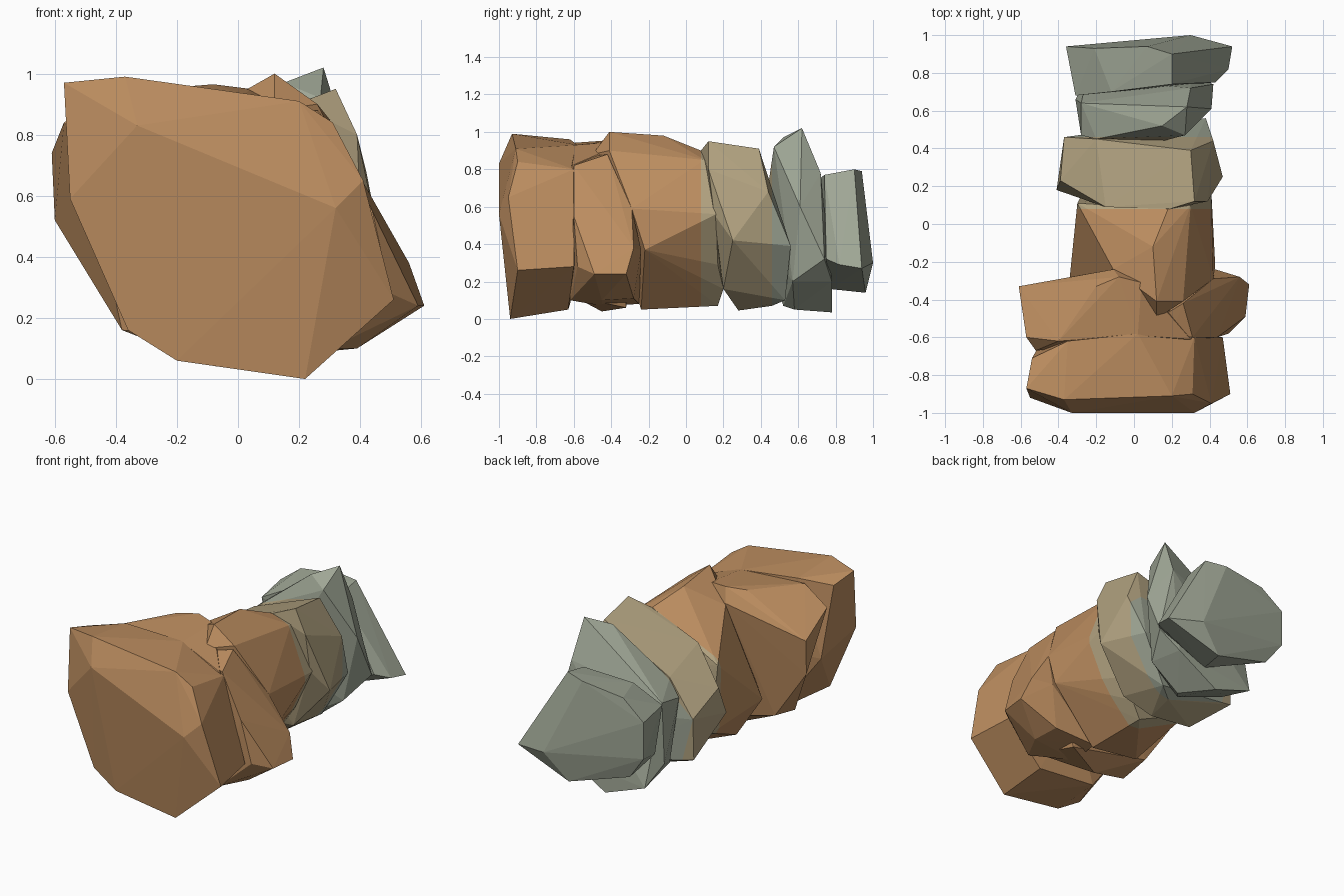
import bpy, bmesh

# Flat colours, ordered front to back
MATS = []
for name, col in (("warm_orange_stone", (0.50, 0.265, 0.115)),
                  ("tan_stone", (0.44, 0.36, 0.215)),
                  ("grey_green_stone", (0.345, 0.38, 0.30))):
    m = bpy.data.materials.new(name)
    m.diffuse_color = (*col, 1)
    MATS.append(m)
BANDS = (0.08, 0.46)   # y positions where the colour changes


def rock(name, pts):
    """Faceted boulder: convex hull of a few corners, coloured in bands along y."""
    bm = bmesh.new()
    for p in pts:
        bm.verts.new(p)
    bmesh.ops.convex_hull(bm, input=bm.verts)
    loose = [v for v in bm.verts if not v.link_faces]
    bmesh.ops.delete(bm, geom=loose, context='VERTS')
    for y in BANDS:
        bmesh.ops.bisect_plane(bm, geom=bm.verts[:] + bm.edges[:] + bm.faces[:],
                               dist=1e-5, plane_co=(0, y, 0), plane_no=(0, 1, 0))
    bmesh.ops.recalc_face_normals(bm, faces=bm.faces)
    for f in bm.faces:
        f.material_index = sum(f.calc_center_median().y > y for y in BANDS)
    me = bpy.data.meshes.new(name)
    bm.to_mesh(me)
    bm.free()
    for m in MATS:
        me.materials.append(m)
    ob = bpy.data.objects.new(name, me)
    bpy.context.collection.objects.link(ob)
    return ob


# Big front boulder
front = rock("rock_column", [
    (-.33, -1, .83), (.32, -1, .56), (-.57, -.87, .97), (-.37, -.93, .99),
    (.20, -.91, .91), (.31, -.90, .84), (.41, -.95, .65), (.51, -.90, .26),
    (.22, -.94, 0), (-.20, -.94, .06), (-.36, -.93, .16), (-.55, -.92, .59),
    (-.54, -.71, .93), (-.35, -.62, .96), (.02, -.58, .93), (.32, -.60, .80),
    (.47, -.60, .28), (.20, -.63, .05), (-.20, -.62, .08), (-.50, -.64, .48),
    (0, -.54, .5)])

# Wide second boulder, upper left half
shoulder = rock("shoulder_boulder", [
    (-.57, -.60, .84), (-.52, -.67, .80), (-.61, -.33, .74), (-.60, -.35, .52),
    (-.40, -.62, .94), (.02, -.59, .93), (-.11, -.24, .88), (.04, -.31, .95),
    (-.08, -.28, .965), (-.20, -.33, .955), (.12, -.50, .88), (.30, -.61, .82),
    (.40, -.58, .60), (-.38, -.55, .16), (-.38, -.35, .20), (-.07, -.45, .04),
    (.20, -.32, .06), (.25, -.60, .12), (.38, -.35, .50)])

# Lower right lobe of the second boulder
lobe = rock("side_lobe", [
    (.61, -.32, .24), (.59, -.49, .24), (.56, -.28, .38), (.43, -.24, .37),
    (.42, -.29, .59), (.50, -.58, .28), (.44, -.60, .55), (.39, -.45, .10),
    (.37, -.28, .11), (.30, -.62, .10), (.08, -.45, .07), (.10, -.25, .08),
    (.26, -.42, .88), (.31, -.60, .82), (.20, -.58, .84), (.13, -.50, .87)])

# Neck boulder
neck = rock("neck_boulder", [
    (.12, -.41, 1.0), (.10, -.12, .98), (.18, .08, .90), (.30, .10, .85),
    (.26, -.41, .90), (.42, -.29, .59), (.41, .16, .56), (.43, -.22, .37),
    (.28, .17, .29), (.12, -.24, .05), (.10, .17, .07), (.18, .20, .16),
    (-.11, -.24, .87), (-.30, .11, .67), (-.34, -.28, .32), (-.20, -.22, .08),
    (-.28, .15, .25), (.12, -.50, .88)])

# Tan collar boulder
collar = rock("collar_boulder", [
    (.32, .12, .95), (.19, .08, .90), (-.15, .09, .77), (.30, .39, .91),
    (.39, .12, .80), (.42, .44, .68), (.47, .25, .42), (.38, .56, .39),
    (.40, .15, .56), (.25, .20, .16), (.10, .28, .045), (.12, .46, .07),
    (.22, .53, .10), (-.41, .18, .43), (-.39, .23, .60), (-.37, .45, .22),
    (-.37, .46, .48), (-.20, .45, .70), (-.22, .25, .10)])

# Grey-green boulder behind the collar
rear = rock("rear_boulder", [
    (.28, .62, 1.02), (.15, .52, .97), (.27, .47, .92), (.30, .72, .78),
    (.36, .58, .65), (.42, .74, .32), (.41, .61, .60), (.34, .57, .20),
    (.30, .78, .20), (.02, .78, .035), (.15, .58, .05), (-.25, .77, .13),
    (-.31, .66, .26), (-.28, .47, .60), (-.20, .45, .69), (-.28, .64, .63),
    (-.25, .52, .20), (.10, .52, .07), (0, .40, .45)])

# Flat end boulder
end = rock("end_boulder", [
    (-.36, .94, .64), (-.21, .93, .755), (.20, .90, .80), (.07, .94, .79),
    (-.31, .68, .64), (-.12, .70, .74), (.20, .74, .77), (.43, .75, .32),
    (.50, .82, .29), (.52, .94, .27), (.30, 1.0, .30), (.15, .96, .14),
    (.10, .77, .16), (-.25, .92, .26), (-.36, .94, .41), (-.30, .74, .35)])

# Fuse the boulders into one shell so no surfaces stay buried inside
others = [shoulder, lobe, neck, collar, rear, end]
for ob in others:
    mod = front.modifiers.new("fuse_" + ob.name, 'BOOLEAN')
    mod.operation = 'UNION'
    mod.solver = 'EXACT'
    mod.object = ob
bpy.context.view_layer.update()
fused = bpy.data.meshes.new_from_object(
    front.evaluated_get(bpy.context.evaluated_depsgraph_get()))
front.modifiers.clear()
front.data = fused
for ob in others:
    bpy.data.objects.remove(ob)
